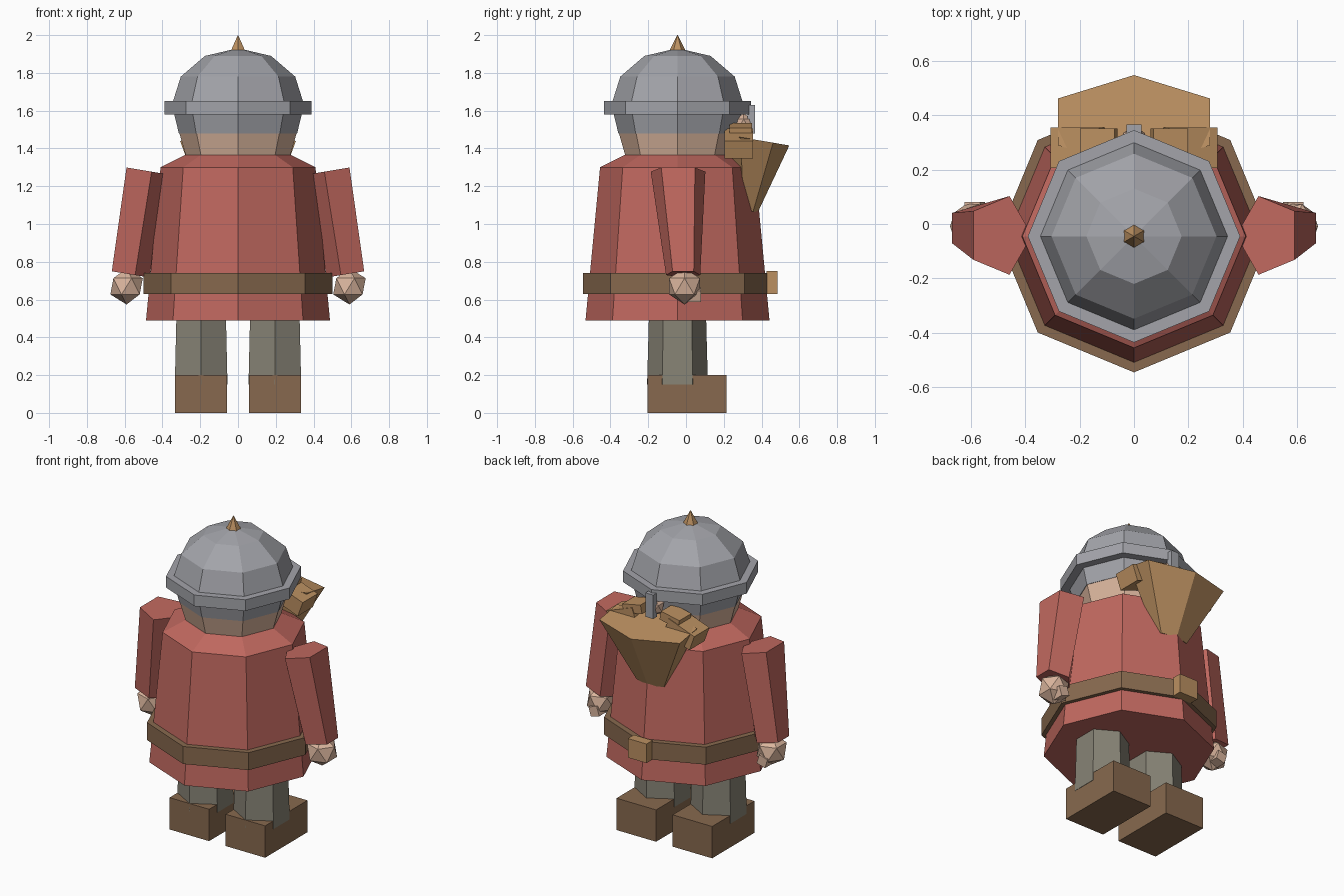
import bpy, bmesh, math
from mathutils import Matrix, Vector

if "Cube" in bpy.data.objects:
    bpy.data.objects.remove(bpy.data.objects["Cube"])


def material(name, *rgb):
    m = bpy.data.materials.new(name)
    lin = [((c / 255 + 0.055) / 1.055) ** 2.4 for c in rgb]
    m.diffuse_color = (*lin, 1)
    m.use_nodes = True
    m.node_tree.nodes["Principled BSDF"].inputs["Base Color"].default_value = m.diffuse_color
    return m


RED = material("red_cloth", 192, 104, 95)
STEEL = material("steel", 163, 164, 170)
SKIN = material("skin", 218, 181, 157)
TAN = material("ginger_hair", 187, 144, 97)
BROWN = material("brown_leather", 135, 105, 78)
GREY = material("grey_trousers", 135, 131, 117)
CY = -0.045  # depth of the body axis


def finish(bm, name, mat):
    bmesh.ops.recalc_face_normals(bm, faces=bm.faces)
    me = bpy.data.meshes.new(name)
    bm.to_mesh(me)
    bm.free()
    me.materials.append(mat)
    ob = bpy.data.objects.new(name, me)
    bpy.context.collection.objects.link(ob)
    return ob


def stack(name, mat, n, rings, phase=0.0, slope=0.0):
    """Loft n-sided rings (z, rx, ry, cx, cy); slope tilts each ring along y."""
    bm = bmesh.new()
    loops = []
    for z, rx, ry, cx, cy in rings:
        loop = []
        for i in range(n):
            a = phase + math.tau * i / n
            dy = ry * math.sin(a)
            loop.append(bm.verts.new((cx + rx * math.cos(a), cy + dy, z + slope * dy)))
        loops.append(loop)
    for lo, hi in zip(loops, loops[1:]):
        for i in range(n):
            j = (i + 1) % n
            bm.faces.new((lo[i], lo[j], hi[j], hi[i]))
    bm.faces.new(loops[0][::-1])
    bm.faces.new(loops[-1])
    return finish(bm, name, mat)


def lathe(name, mat, profile, n=8):
    return stack(name, mat, n, [(z, r, r, 0, CY) for z, r in profile])


def box(name, mat, center, size, roll=0.0):
    bm = bmesh.new()
    mtx = (Matrix.Translation(center) @ Matrix.Rotation(roll, 4, 'Y')
           @ Matrix.Diagonal((*size, 1)))
    bmesh.ops.create_cube(bm, size=1, matrix=mtx)
    return finish(bm, name, mat)


def ball(name, mat, center, r):
    bm = bmesh.new()
    bmesh.ops.create_icosphere(bm, subdivisions=1, radius=r,
                               matrix=Matrix.Translation(center))
    return finish(bm, name, mat)


# Tunic, belt and buckle
lathe("tunic", RED, [(0.49, 0.487), (1.3, 0.41), (1.37, 0.27)])
lathe("belt", BROWN, [(0.63, 0.5), (0.74, 0.5)])
box("buckle", TAN, (0, 0.455, 0.69), (0.13, 0.06, 0.12))

# Head and helmet
lathe("head", SKIN, [(1.34, 0.27), (1.48, 0.31), (1.52, 0.3)])
dome = [(1.63 + 0.3 * math.sin(t), 0.35 * math.cos(t))
        for t in (math.radians(d) for d in (0, 30, 60, 89.5))]
lathe("helmet", STEEL, [(1.48, 0.313)] + dome)
lathe("helmet_brim", STEEL, [(1.58, 0.39), (1.65, 0.39)])
stack("helmet_spike", TAN, 6, [(1.92, 0.042, 0.042, 0, CY), (2.0, 0.001, 0.001, 0, CY)],
      phase=math.pi / 6)
box("nose_guard", STEEL, (0, 0.345, 1.555), (0.055, 0.04, 0.15))
ball("nose", SKIN, (0, 0.305, 1.53), 0.055)

# Beard: a tilted six-sided wedge
stack("beard", TAN, 6, [(1.07, 0.11, 0.05, 0, 0.33), (1.445, 0.323, 0.172, 0, 0.375)],
      phase=math.pi / 6, slope=-0.17)

# Arms and legs on both sides
for s, side in ((-1, "left"), (1, "right")):
    box(side + "_moustache", TAN, (s * 0.2, 0.28, 1.425), (0.19, 0.15, 0.1), s * 0.35)
    box(side + "_eyebrow", TAN, (s * 0.13, 0.29, 1.495), (0.13, 0.12, 0.055), s * 0.2)

    # Five-sided tapering sleeve, its ends cut at a slant
    arm = stack(side + "_arm", RED, 5,
                [(0.735, s * 0.11, 0.095, s * 0.579, -0.015),
                 (1.283, s * 0.119, 0.152, s * 0.494, -0.042)], phase=math.pi)
    for v in arm.data.vertices:
        mid = 0.579 if v.co.z < 1 else 0.494
        v.co.z += 0.165 * (abs(v.co.x) - mid)
    ball(side + "_hand", SKIN, (s * 0.59, -0.008, 0.67), 0.096)
    box(side + "_thumb", SKIN, (s * 0.585, 0.045, 0.625), (0.06, 0.07, 0.06), s * 0.3)

    stack(side + "_leg", GREY, 6, [(0.15, 0.161, 0.161, s * 0.195, CY),
                                   (0.56, 0.15, 0.15, s * 0.195, CY)], phase=math.pi / 6)
    box(side + "_boot", BROWN, (s * 0.195, 0.005, 0.1), (0.275, 0.42, 0.2))
